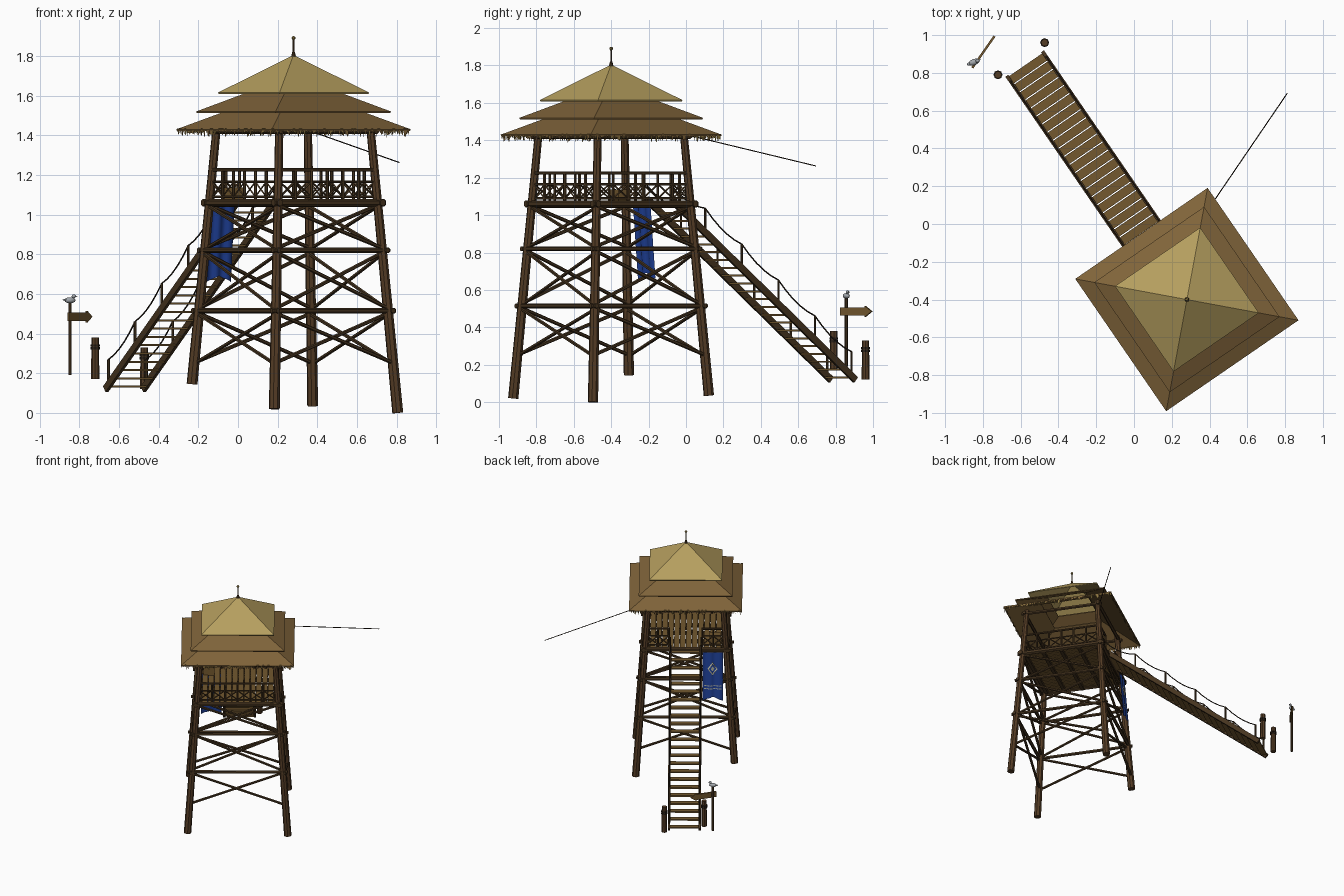
import bpy, bmesh, math, random
from mathutils import Vector, Matrix

random.seed(4)
cube = bpy.data.objects.get("Cube")
if cube:
    bpy.data.objects.remove(cube, do_unlink=True)

# The tower frame: stairs descend along its own +y
TOWER = Matrix.Translation((0.28, -0.40, 0)) @ Matrix.Rotation(math.radians(34.5), 4, 'Z')
WORLD = Matrix.Identity(4)


def material(name, code):
    rgb = [int(code[i:i + 2], 16) / 255 for i in (0, 2, 4)]
    color = [c / 12.92 if c < 0.04 else ((c + 0.055) / 1.055) ** 2.4 for c in rgb] + [1]
    m = bpy.data.materials.new(name)
    m.use_nodes = True
    m.diffuse_color = color
    m.node_tree.nodes["Principled BSDF"].inputs["Base Color"].default_value = color
    return m


LOG = material("log brown", "543C25")
BEAM = material("dark beam", "46341F")
PLANK = material("plank brown", "73582F")
THATCH = material("brown thatch", "80643A")
STRAW = material("pale straw", "B69F5F")
ROPE = material("dark rope", "2B2118")
BLUE = material("banner blue", "1E3F96")
CREAM = material("cream trim", "B9B9A4")
GREY = material("bird grey", "A3A8AD")
GOLD = material("old gold", "8C7740")


def finish(name, bm, mats, frame=TOWER, smooth=False):
    mesh = bpy.data.meshes.new(name)
    bm.to_mesh(mesh)
    bm.free()
    for m in mats if isinstance(mats, list) else [mats]:
        mesh.materials.append(m)
    ob = bpy.data.objects.new(name, mesh)
    bpy.context.collection.objects.link(ob)
    ob.matrix_world = frame
    if smooth:
        for p in mesh.polygons:
            p.use_smooth = True
    return ob


def along(p, q):
    p, q = Vector(p), Vector(q)
    d = q - p
    turn = d.to_track_quat('Z', 'Y').to_matrix().to_4x4()
    return Matrix.Translation((p + q) / 2) @ turn, d.length


def rod(bm, p, q, r, r2=None, sides=6):
    m, length = along(p, q)
    bmesh.ops.create_cone(bm, cap_ends=True, segments=sides, radius1=r,
                          radius2=r if r2 is None else r2, depth=length, matrix=m)


def box(bm, center, size, turn=WORLD):
    m = Matrix.Translation(center) @ turn @ Matrix.Diagonal((*size, 1))
    return bmesh.ops.create_cube(bm, size=1, matrix=m)["verts"]


def half(z):
    """Half-width of the tapering tower at height z."""
    return 0.378 - 0.069 * z


def side(k, u, out, z):
    """Point on side k: u along the side, out from the centre."""
    return Matrix.Rotation(k * math.pi / 2, 4, 'Z') @ Vector((u, out, z))


# Legs
legs = bmesh.new()
for sx, sy, foot in ((-1, -1, .02), (1, -1, .0), (1, 1, .035), (-1, 1, .145)):
    b, t = half(foot), half(1.45)
    rod(legs, (sx * b, sy * b, foot), (sx * t, sy * t, 1.45), .028, .021, 8)
finish("legs", legs, LOG)

# Horizontal beams and crossed braces on each side
beams, braces = bmesh.new(), bmesh.new()
levels = (.24, .515, .82, 1.06)
for k in range(4):
    for z, r in ((.515, .013), (.82, .013), (1.06, .018), (1.42, .013)):
        h = half(z)
        rod(beams, side(k, -h - .035, h + .01, z), side(k, h + .035, h + .01, z), r)
    for lo, hi in zip(levels, levels[1:]):
        a, b = half(lo), half(hi)
        for s in (-1, 1):
            rod(braces, side(k, -s * a, a + s * .008, lo + .01),
                side(k, s * b, b + s * .008, hi - .015), .010)
finish("side_beams", beams, BEAM)
finish("cross_braces", braces, BEAM)

# Floor planks over joists
floor, joists = bmesh.new(), bmesh.new()
for i in range(14):
    x = -.2925 + i * .045
    box(floor, (x, random.uniform(-.006, .006), 1.066), (.04, .64, .014))
for i in range(5):
    box(joists, (0, -.28 + i * .14, 1.048), (.62, .025, .022))
finish("floor_planks", floor, PLANK)
finish("floor_joists", joists, BEAM)

# Railings with crossed infill, open where the stairs arrive
rails = bmesh.new()


def railing(k, u0, u1, bays):
    out = .30
    for z, r in ((1.225, .009), (1.165, .006), (1.09, .006)):
        rod(rails, side(k, u0, out, z), side(k, u1, out, z), r)
    step = (u1 - u0) / bays
    for i in range(bays + 1):
        u = u0 + i * step
        rod(rails, side(k, u, out, 1.06), side(k, u, out, 1.23), .008)
        if i < bays:
            for a, b in ((1.09, 1.165), (1.165, 1.09)):
                rod(rails, side(k, u, out, a), side(k, u + step, out, b), .005, sides=4)


for k in (1, 2, 3):
    railing(k, -.29, .29, 6)
railing(0, -.29, -.125, 2)
railing(0, .125, .29, 2)
finish("railings", rails, BEAM)

# Supply crate on the floor
crate = bmesh.new()
box(crate, (-.22, .21, 1.105), (.08, .08, .065))
finish("crate", crate, PLANK)

# Three roof tiers
for name, low, z0, high, z1, mat in (("lower_roof", .425, 1.43, .19, 1.55, THATCH),
                                     ("middle_roof", .353, 1.52, .15, 1.625, THATCH),
                                     ("upper_roof", .274, 1.615, 0, 1.805, STRAW)):
    bm = bmesh.new()
    bmesh.ops.create_cone(bm, cap_ends=False, segments=4, radius1=low * math.sqrt(2),
                          radius2=high * math.sqrt(2), depth=z1 - z0,
                          matrix=Matrix.Translation((0, 0, (z0 + z1) / 2))
                          @ Matrix.Rotation(math.pi / 4, 4, 'Z'))
    bmesh.ops.remove_doubles(bm, verts=bm.verts, dist=.0001)
    roof = finish(name, bm, mat)
    mod = roof.modifiers.new("thickness", 'SOLIDIFY')
    mod.thickness = .008

# Ragged straw fringe under the eaves
fringe = bmesh.new()
for k in range(4):
    for i in range(64):
        u = -.418 + i * .836 / 63
        w, drop = random.uniform(.005, .009), random.uniform(.018, .045)
        out = .418 + random.uniform(-.006, .003)
        pts = [side(k, u - w, out, 1.434), side(k, u + w, out, 1.434),
               side(k, u + w * .6, out, 1.434 - drop * .8),
               side(k, u + random.uniform(-w, w), out, 1.434 - drop)]
        face = fringe.faces.new([fringe.verts.new(p) for p in pts])
        face.material_index = int(random.random() < .45)
finish("eave_fringe", fringe, [GOLD, THATCH])

# Spire
spire = bmesh.new()
rod(spire, (0, 0, 1.79), (0, 0, 1.82), .014, .007, 8)
rod(spire, (0, 0, 1.81), (0, 0, 1.885), .005)
finish("spire", spire, BEAM)
ball = bmesh.new()
bmesh.ops.create_uvsphere(ball, u_segments=8, v_segments=6, radius=.010,
                          matrix=Matrix.Translation((0, 0, 1.89)))
finish("spire_ball", ball, GOLD)


# Stairs
def stair_z(b):
    return .14 + .808 * (1.48 - b)


stringers, treads, posts, ropes = (bmesh.new() for _ in range(4))
for s in (-1, 1):
    m, length = along((s * .115, .31, stair_z(.31)), (s * .115, 1.505, stair_z(1.505)))
    tilt = m.to_3x3().to_4x4()
    box(stringers, m.translation, (.018, .036, length), tilt)
    tops = [Vector((s * .115, .31, 1.16))]
    for i in range(5):
        b = .532 + i * .237
        foot = Vector((s * .115, b, stair_z(b) - .02))
        tops.append(foot + Vector((0, 0, .15)))
        rod(posts, foot, tops[-1], .007)
    for p, q in zip(tops, tops[1:]):
        sag = [p.lerp(q, t / 5) - Vector((0, 0, .1 * t / 5 * (1 - t / 5))) for t in range(6)]
        for a, c in zip(sag, sag[1:]):
            rod(ropes, a, c, .004, sides=5)
for i in range(23):
    b = .345 + i * 1.14 / 22
    box(treads, (0, b, stair_z(b) - .004), (.222, .046, .010))
finish("stair_stringers", stringers, BEAM)
finish("stair_treads", treads, PLANK)
finish("stair_posts", posts, BEAM)
finish("stair_ropes", ropes, ROPE)

# Banner with a forked end, hung beside the stairs
flag, trim = bmesh.new(), bmesh.new()


def cloth(u, v, lift=0):
    """u across from -1 to 1, v down from 0 to 1."""
    return Vector((-.203 + u * .077, .338 + .032 * v + .006 * math.sin(u * 7) + lift, 1.05 - .39 * v))


cols, rows = 12, 8
grid = [[flag.verts.new(cloth(-1 + 2 * c / cols,
                              r / rows * (.92 + .08 * abs(-1 + 2 * c / cols))))
         for c in range(cols + 1)] for r in range(rows + 1)]
for r in range(rows):
    for c in range(cols):
        flag.faces.new((grid[r][c], grid[r][c + 1], grid[r + 1][c + 1], grid[r + 1][c]))
finish("banner", flag, BLUE, smooth=True)


def strip(points):
    trim.faces.new([trim.verts.new(cloth(u, v, .007)) for u, v in points])


for k in range(4):
    a, b = k * math.pi / 2, (k + 1) * math.pi / 2
    strip([(r * math.cos(t), .34 + r * .27 * math.sin(t)) for r, t in
           ((.5, a), (.5, b), (.36, b), (.36, a))])
strip([(-.18, .34), (0, .29), (.18, .34), (0, .39)])
for v in (.68, .74):
    for i in range(6):
        u = -.85 + i * .29
        strip([(u, v), (u + .22, v), (u + .22, v + .018), (u, v + .018)])
finish("banner_trim", trim, CREAM)
pole = bmesh.new()
rod(pole, (-.29, .34, 1.053), (-.115, .34, 1.053), .007)
finish("banner_pole", pole, BEAM)

# Mooring posts at the stair foot, with rope bands
stumps, bands = bmesh.new(), bmesh.new()
for x, y, z in ((-.72, .79, .17), (-.473, .96, .12)):
    rod(stumps, (x, y, z), (x, y, z + .21), .021, .019, 8)
    for dz in (.155, .17):
        rod(bands, (x, y, z + dz - .006), (x, y, z + dz + .006), .024, sides=8)
finish("stair_foot_posts", stumps, LOG, WORLD)
finish("post_bands", bands, ROPE, WORLD)

# Signpost with an arrow board
sign = bmesh.new()
rod(sign, (-.847, .857, .19), (-.847, .857, .56), .009)
finish("sign_post", sign, BEAM, WORLD)
board = bmesh.new()
outline = ((-.03, -.022), (.13, -.022), (.13, -.03), (.175, 0), (.13, .03), (.13, .022), (-.03, .022))
face = board.faces.new([board.verts.new((x, -.016, z)) for x, z in outline])
push = bmesh.ops.extrude_face_region(board, geom=[face])["geom"]
bmesh.ops.translate(board, vec=(0, .012, 0), verts=[v for v in push if isinstance(v, bmesh.types.BMVert)])
bmesh.ops.recalc_face_normals(board, faces=board.faces)
finish("sign_board", board, PLANK,
       Matrix.Translation((-.847, .857, .485)) @ Matrix.Rotation(math.radians(55), 4, 'Z'))

# Perched bird
bird = bmesh.new()
for at, size in (((0, 0, 0), (.03, .017, .015)), ((.02, 0, .02), (.011, .010, .010)),
                 ((-.024, 0, .002), (.016, .009, .005))):
    bmesh.ops.create_uvsphere(bird, u_segments=10, v_segments=6, radius=1,
                              matrix=Matrix.Translation(at) @ Matrix.Diagonal((*size, 1)))
rod(bird, (.028, 0, .02), (.042, 0, .017), .004, 0)
finish("bird", bird, GREY, Matrix.Translation((-.847, .857, .568))
       @ Matrix.Rotation(math.radians(20), 4, 'Z'), smooth=True)

# Stay line from the roof corner
line = bmesh.new()
rod(line, (.34, .0, 1.43), (.812, .693, 1.263), .003, sides=5)
finish("stay_line", line, ROPE, WORLD)
